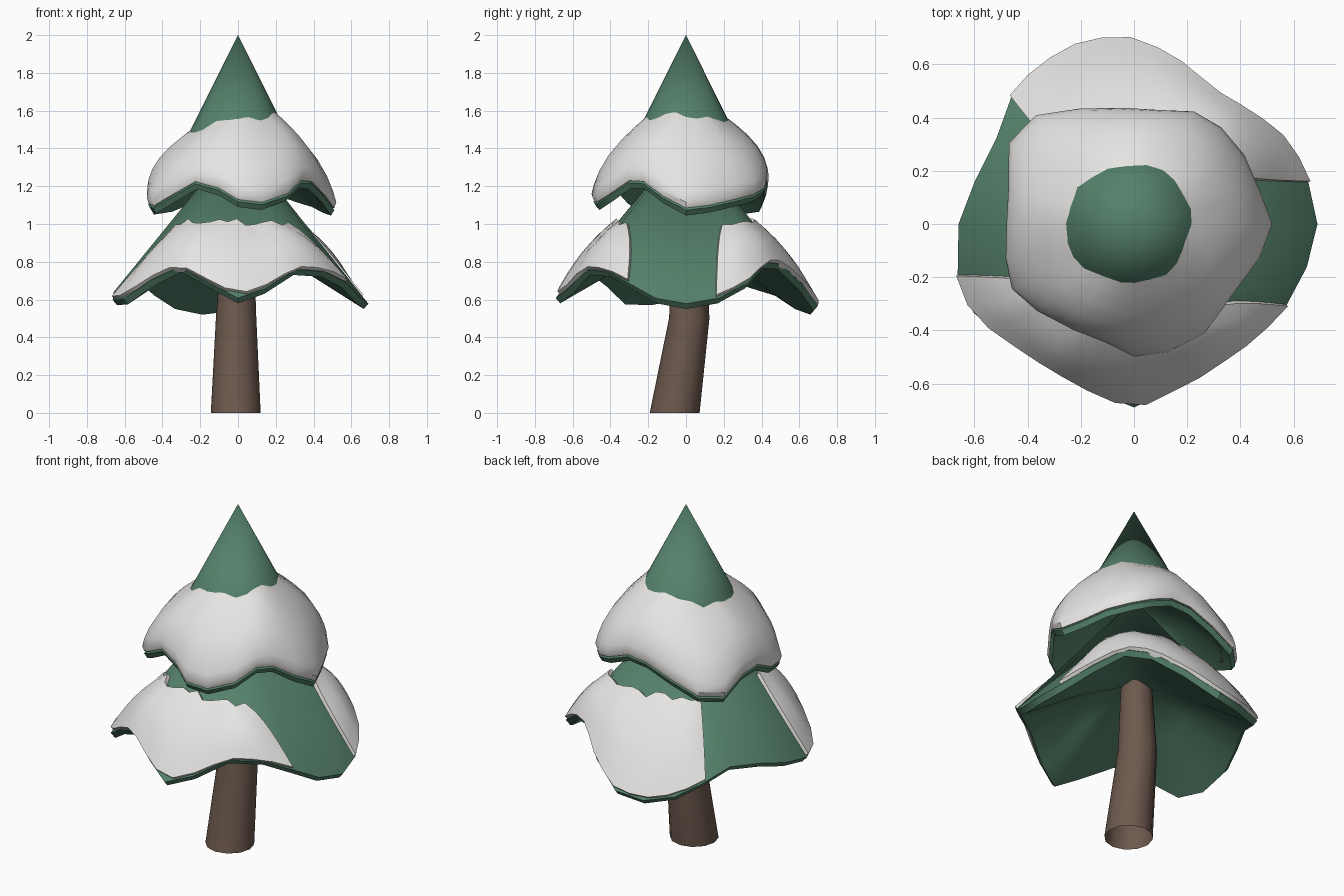
import bpy, bmesh, math, random
from math import radians, sin, cos, pi, asin, degrees

if "Cube" in bpy.data.objects:
    bpy.data.objects.remove(bpy.data.objects["Cube"])

random.seed(4)


def material(name, rgb):
    m = bpy.data.materials.new(name)
    m.diffuse_color = (*rgb, 1)
    m.use_nodes = True
    m.node_tree.nodes["Principled BSDF"].inputs["Base Color"].default_value = m.diffuse_color
    return m


GREEN = material("pine green", (0.09, 0.22, 0.145))
SNOW = material("snow white", (0.80, 0.785, 0.77))
BROWN = material("bark brown", (0.15, 0.10, 0.075))


def polar(a, r, z):
    return (r * cos(radians(a)), r * sin(radians(a)), z)


def skin(name, rows, mat, closed=True, angle=35):
    """Surface through equally long rows of points."""
    bm = bmesh.new()
    grid = [[bm.verts.new(p) for p in row] for row in rows]
    n = len(rows[0])
    for lo, hi in zip(grid, grid[1:]):
        for j in range(n if closed else n - 1):
            k = (j + 1) % n
            bm.faces.new((lo[j], lo[k], hi[k], hi[j]))
    bmesh.ops.remove_doubles(bm, verts=bm.verts, dist=1e-5)
    bmesh.ops.recalc_face_normals(bm, faces=bm.faces)
    if not closed:  # open patches must face outward
        up = sum(f.normal.z * f.calc_area() for f in bm.faces)
        if up < 0:
            bmesh.ops.reverse_faces(bm, faces=bm.faces)
    me = bpy.data.meshes.new(name)
    bm.to_mesh(me)
    bm.free()
    me.materials.append(mat)
    ob = bpy.data.objects.new(name, me)
    bpy.context.collection.objects.link(ob)
    bpy.ops.object.select_all(action='DESELECT')
    ob.select_set(True)
    bpy.context.view_layer.objects.active = ob
    bpy.ops.object.shade_smooth_by_angle(angle=radians(angle))
    return ob


def rim_at(keys, a):
    """Linear lookup of (radius, height) in a wavy rim."""
    a %= 360
    ring = keys + [(360, *keys[0][1:])]
    for (a0, r0, z0), (a1, r1, z1) in zip(ring, ring[1:]):
        if a0 <= a <= a1:
            f = (a - a0) / (a1 - a0)
            return r0 + f * (r1 - r0), z0 + f * (z1 - z0)


# Wavy rims: angle, radius, height of the lower edge
LOWER = [(0, .69, .55), (15, .675, .58), (30, .65, .66), (45, .60, .765), (60, .58, .76),
         (76, .64, .65), (92, .70, .54), (106, .71, .52), (120, .69, .55), (133, .67, .62),
         (148, .61, .67), (165, .62, .65), (180, .66, .61), (196, .69, .57), (209, .69, .575),
         (223, .64, .67), (240, .62, .745), (258, .65, .65), (270, .69, .58), (283, .64, .63),
         (300, .61, .73), (318, .62, .72), (332, .65, .66), (346, .67, .58)]
UPPER = [(0, .51, 1.045), (15, .48, 1.06), (32, .48, 1.09), (48, .48, 1.115), (62, .47, 1.15),
         (78, .43, 1.20), (95, .43, 1.19), (115, .47, 1.13), (132, .54, 1.065), (147, .55, 1.05),
         (165, .48, 1.12), (180, .47, 1.13), (195, .49, 1.07), (208, .51, 1.055), (222, .48, 1.11),
         (240, .45, 1.185), (257, .45, 1.15), (270, .49, 1.09), (285, .49, 1.075),
         (303, .48, 1.12), (318, .45, 1.19), (330, .45, 1.185), (345, .48, 1.11)]
TOP = 1.45    # tip height of the lower cone
LIP = 0.028   # thickness of the branch rims


def tier(name, keys, profile, ceiling, depth):
    """Cone with a thick wavy rim and a hollow underside."""
    rows = [[polar(a, pr, pz) for a, r, z in keys] for pr, pz in profile]
    rows.append([polar(a, r, z + LIP) for a, r, z in keys])
    rows.append([polar(a, r * .965, z) for a, r, z in keys])
    rows.append([polar(a, r * .5, z + (ceiling - z) * depth) for a, r, z in keys])
    rows.append([(0, 0, ceiling)] * len(keys))
    return skin(name, rows, GREEN)


tier("lower_branches", LOWER, [(0, TOP)], .92, .55)
tier("upper_branches", UPPER, [(0, 2.0), (.25, 1.5)], 1.46, .6)

# Trunk: leaning base, then upright, open below
trunk = [(-.012, -.06, 0, .132), (-.01, .017, .5, .107), (0, .02, 1.0, .08), (0, .02, 1.0, 0)]
skin("trunk", [[(x + r * cos(2 * pi * i / 12), y + r * sin(2 * pi * i / 12), z) for i in range(12)]
               for x, y, z, r in trunk], BROWN)

# Upper snow: full bulging collar
rows = []
tops = [1.55 + .04 * cos(radians(a)) + random.uniform(-.025, .025) for a, r, z in UPPER]
rows.append([polar(a, r * .87, z + .045) for a, r, z in UPPER])
rows.append([polar(a, r, z + .04) for a, r, z in UPPER])
for t in (0, .12, .3, .5, .7, .88, 1):
    row = []
    for (a, r, z), zt in zip(UPPER, tops):
        r0, z0 = r * 1.02, z + .07
        r1 = (2 - zt) / 2 - .006
        bulge = .055 * sin(pi * t) ** .9 if 0 < t < 1 else 0
        row.append(polar(a, r0 + (r1 - r0) * t + bulge, z0 + (zt - z0) * t))
    rows.append(row)
rows.append([polar(a, (2 - zt) / 2 - .05, zt - .03) for (a, r, z), zt in zip(UPPER, tops)])
skin("upper_snow", rows, SNOW)


def snow_patch(name, left, right, cols=14, steps=6):
    """Blanket on the lower cone between two side edges (angle as function of k)."""
    jag = [random.uniform(-.02, .02) for _ in range(cols + 1)]
    js = [0] + list(range(cols + 1)) + [cols]
    ks = [0] + list(range(steps + 1)) + [steps]
    rows = []
    for ki, kk in enumerate(ks):
        k = kk / steps
        row = []
        for ji, jj in enumerate(js):
            a = left(k) + (right(k) - left(k)) * jj / cols
            r, z = rim_at(LOWER, a)
            z += LIP
            t0 = (TOP - 1.0 + jag[jj]) / (TOP - z)
            t = t0 + (.99 - t0) * k
            border = ki in (0, len(ks) - 1) or ji in (0, len(js) - 1)
            thick = -.015 if border else .018 + .025 * sin(pi * k)
            if not border and ji in (1, len(js) - 2):
                thick = .018
            row.append(polar(a, r * t + thick * .75, TOP + (z - TOP) * t + thick * .65))
        rows.append(row)
    return skin(name, rows, SNOW, closed=False)


def rad(k):
    return .34 + .34 * k


snow_patch("front_snow", lambda k: 180 + degrees(asin(.19 / rad(k))),
           lambda k: 360 - degrees(asin((.26 + .06 * k) / rad(k))))
snow_patch("back_snow", lambda k: degrees(asin(.16 / rad(k))), lambda k: 137 - 3 * k)
